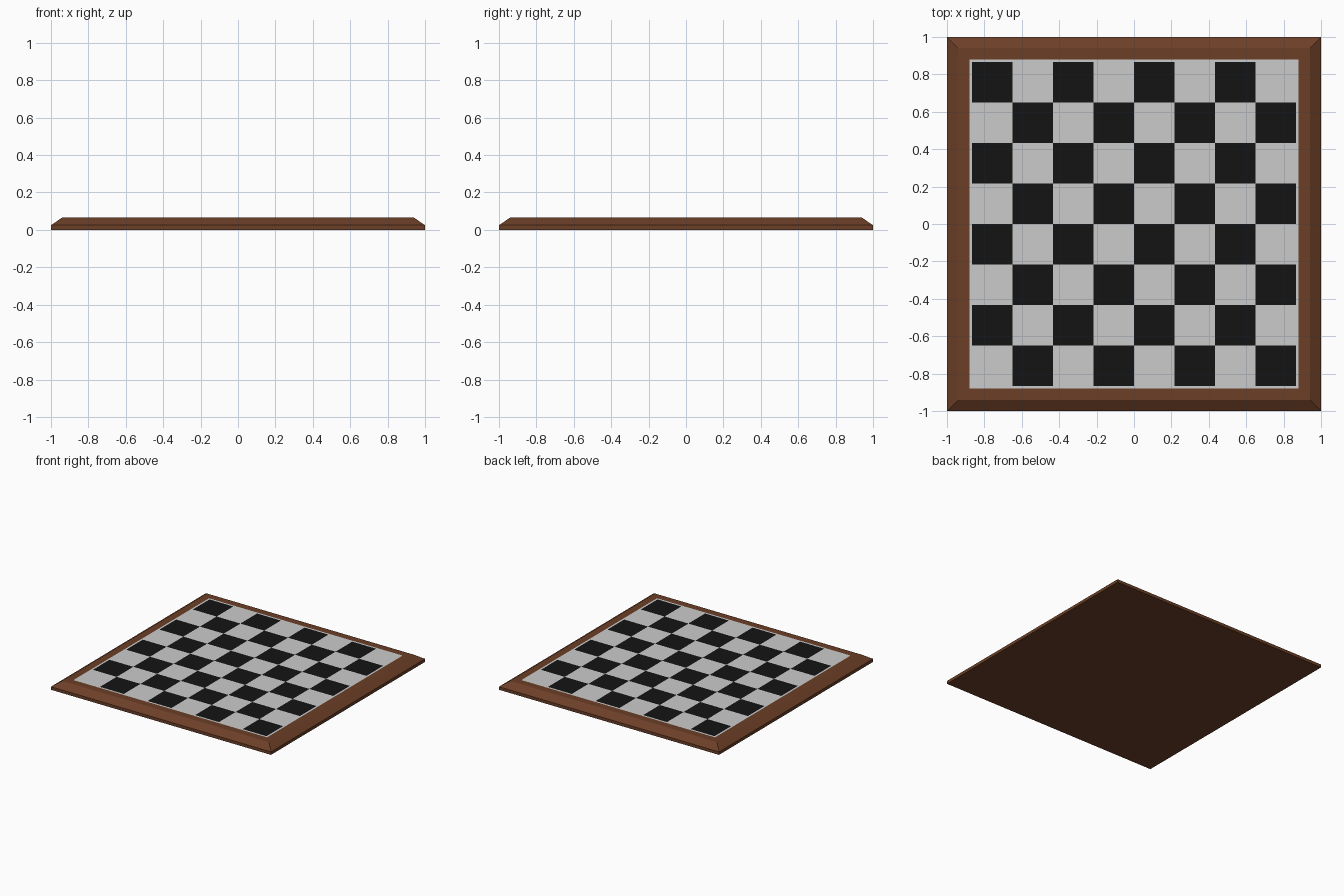
import bpy, bmesh

if "Cube" in bpy.data.objects:
    bpy.data.objects.remove(bpy.data.objects["Cube"])

TOP = 0.066      # playing surface height
HALF = 0.88      # half width of the inlaid panel
GRID = 0.865     # half width of the 8 x 8 squares


def material(name, rgb):
    m = bpy.data.materials.new(name)
    m.diffuse_color = (*rgb, 1)
    m.use_nodes = True
    m.node_tree.nodes["Principled BSDF"].inputs["Base Color"].default_value = m.diffuse_color
    return m


def make_object(name, bm, mats):
    me = bpy.data.meshes.new(name)
    bm.to_mesh(me)
    bm.free()
    for m in mats:
        me.materials.append(m)
    ob = bpy.data.objects.new(name, me)
    bpy.context.collection.objects.link(ob)
    return ob


wood = material("brown_wood", (0.15, 0.05, 0.02))
light = material("light_square", (0.8, 0.8, 0.8))
dark = material("dark_square", (0.007, 0.007, 0.007))

# Wooden frame: stacked square rings (half width, height), with a shallow rebate
profile = [(1.0, 0), (1.0, 0.025), (0.94, TOP), (HALF, TOP), (HALF, TOP - 0.01)]
bm = bmesh.new()
rings = [[bm.verts.new((sx * r, sy * r, z))
          for sx, sy in ((-1, -1), (1, -1), (1, 1), (-1, 1))] for r, z in profile]
for a, b in zip(rings, rings[1:]):
    for k in range(4):
        n = (k + 1) % 4
        bm.faces.new((a[k], a[n], b[n], b[k]))
bm.faces.new(rings[0][::-1])
bm.faces.new(rings[-1])
make_object("wooden_frame", bm, [wood])

# Checkered panel: light margin around 8 x 8 alternating squares
steps = [-HALF] + [-GRID + i * GRID / 4 for i in range(9)] + [HALF]
bm = bmesh.new()
pts = [[bm.verts.new((x, y, TOP)) for y in steps] for x in steps]
for i in range(10):
    for j in range(10):
        f = bm.faces.new((pts[i][j], pts[i + 1][j], pts[i + 1][j + 1], pts[i][j + 1]))
        inside = 0 < i < 9 and 0 < j < 9
        f.material_index = 1 if inside and (i + j) % 2 else 0
make_object("checkered_panel", bm, [light, dark])
